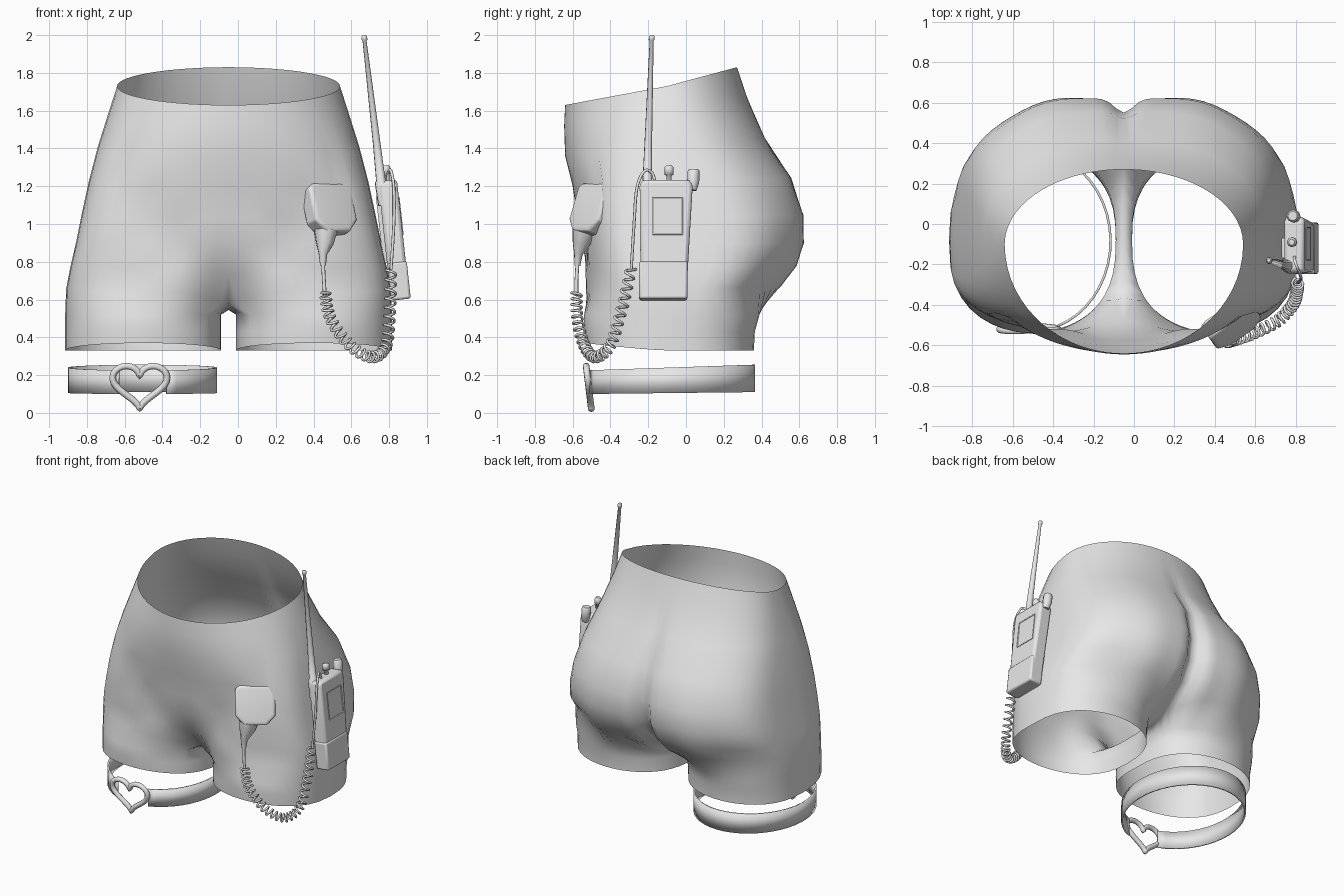
import bpy, bmesh, math
from math import sin, cos, pi, exp, radians, copysign
from mathutils import Vector, Matrix

cube = bpy.data.objects.get("Cube")
if cube:
    bpy.data.objects.remove(cube, do_unlink=True)

GREY = (0.8, 0.8, 0.8, 1)
mat = bpy.data.materials.new("plain_grey")
mat.use_nodes = True
mat.diffuse_color = GREY
mat.node_tree.nodes["Principled BSDF"].inputs["Base Color"].default_value = GREY


def add_mesh(name, bm, angle=35):
    """Turn a bmesh into a smooth object with sharp edges kept."""
    bmesh.ops.recalc_face_normals(bm, faces=bm.faces)
    me = bpy.data.meshes.new(name)
    bm.to_mesh(me)
    bm.free()
    ob = bpy.data.objects.new(name, me)
    bpy.context.collection.objects.link(ob)
    me.materials.append(mat)
    bpy.ops.object.select_all(action='DESELECT')
    ob.select_set(True)
    bpy.context.view_layer.objects.active = ob
    bpy.ops.object.shade_smooth_by_angle(angle=radians(angle))
    return ob


def bridge(bm, a, b, closed=False):
    """Join two rows of vertices with quads."""
    n = len(a)
    for i in range(n if closed else n - 1):
        j = (i + 1) % n
        bm.faces.new((a[i], a[j], b[j], b[i]))


def tube(name, points, radii, closed=False):
    """Round rod through points, one radius or one per point."""
    cu = bpy.data.curves.new(name, 'CURVE')
    cu.dimensions = '3D'
    cu.bevel_depth = 1
    cu.bevel_resolution = 2
    cu.use_fill_caps = True
    sp = cu.splines.new('POLY')
    sp.points.add(len(points) - 1)
    sp.use_cyclic_u = closed
    for i, p in enumerate(points):
        sp.points[i].co = (*p, 1)
        sp.points[i].radius = radii[i] if isinstance(radii, tuple) else radii
    ob = bpy.data.objects.new(name, cu)
    cu.materials.append(mat)
    bpy.context.collection.objects.link(ob)


def smooth_path(pts, steps):
    """Catmull-Rom samples through the points."""
    p = [Vector(q) for q in pts]
    p = [2 * p[0] - p[1]] + p + [2 * p[-1] - p[-2]]
    out = []
    for a, b, c, d in zip(p, p[1:], p[2:], p[3:]):
        for k in range(steps):
            t = k / steps
            out.append(0.5 * (2 * b + (c - a) * t + (2 * a - 5 * b + 4 * c - d) * t * t
                              + (3 * b - a - 3 * c + d) * t ** 3))
    return out + [p[-2]]


def frame(origin, yaw, tilt):
    """Local x = width, y = up, z = facing direction."""
    return (Matrix.Translation(origin) @ Matrix.Rotation(radians(yaw), 4, 'Z')
            @ Matrix.Rotation(radians(90 - tilt), 4, 'X'))


def slab(name, outline, low, high, matrix, inset=0, push=0, bevel=0.012):
    """Extruded outline whose front face can be inset and pushed."""
    bm = bmesh.new()
    back, front = [[bm.verts.new((x, y, z)) for x, y in outline] for z in (low, high)]
    bridge(bm, back, front, True)
    bm.faces.new(back)
    face = bm.faces.new(front)
    bmesh.ops.recalc_face_normals(bm, faces=bm.faces)
    if inset:
        bmesh.ops.inset_region(bm, faces=[face], thickness=inset)
        bmesh.ops.translate(bm, verts=face.verts, vec=(0, 0, push))
    ob = add_mesh(name, bm)
    ob.matrix_world = matrix
    mod = ob.modifiers.new("soft_edges", 'BEVEL')
    mod.width = bevel
    mod.segments = 2


def rect(x0, x1, y0, y1):
    return [(x0, y0), (x1, y0), (x1, y1), (x0, y1)]


# Shorts: half of the hips and one leg, mirrored
# front z, back z, half width, squareness, front y, back y, front dip, back dip
HIPS = [
    (1.63, 1.83, .59, 1, -.64, .27, 0, 0),
    (1.52, 1.68, .632, .9, -.645, .32, 0, 0),
    (1.36, 1.46, .692, .75, -.64, .42, 0, .01),
    (1.2, 1.25, .74, .57, -.6, .56, 0, .04),
    (1.03, 1.05, .78, .48, -.575, .62, 0, .07),
    (.9, .9, .808, .46, -.56, .615, .01, .09),
    (.76, .78, .838, .48, -.55, .565, .06, .12),
    (.64, .67, .86, .55, -.55, .46, .16, .17),
]
# height, extra front height, front y, back y
LEGS = [(.52, 0, -.54, .39), (.43, .01, -.54, .365), (.33, .04, -.535, .36)]
ARC, INNER, SIDE_Y = 41, 7, -.1

# Arc steps, closer together at the centre seam
STEPS = [i / (ARC - 1) for i in range(ARC)]
STEPS = [u - .4 * sin(2 * pi * u) / (2 * pi) for u in STEPS]


def hip_point(row, u):
    zf, zb, hw, e, yf, yb, df, db = row
    x, c = hw * sin(pi * u), cos(pi * u)
    if abs(c) > .9999:
        x = 0
    z = zf + (zb - zf) * (1 - c) / 2
    reach = abs(c) ** e
    if c > 0:
        y = SIDE_Y + (yf - SIDE_Y) * reach + df * exp(-(x / (.1 + .4 * df)) ** 2)
        if x < .6:  # fold between belly and thigh
            y += .025 * exp(-((z - .62 - .95 * x) / .1) ** 2)
    else:
        y = SIDE_Y + (yb - SIDE_Y) * reach - db * exp(-(x / (.05 + .2 * db)) ** 2)
        y += .4 * db * exp(-((x - .37) / .2) ** 2)  # fullest part of each side
    z -= .35 * (df if c > 0 else db) * exp(-(x / .15) ** 2)  # seam sinks to the crotch
    return x, y, z


def leg_point(row, a):
    z, lift, yf, yb = row
    mid, half = (yf + yb) / 2, (yb - yf) / 2
    y = mid + half * copysign(abs(sin(a)) ** .75, sin(a))
    return .4525 + .4125 * cos(a), y, z + lift * max(0, -sin(a))


bm = bmesh.new()
rows = [[bm.verts.new(hip_point(r, u)) for u in STEPS] for r in HIPS]
for a, b in zip(rows, rows[1:]):
    bridge(bm, a, b)
y_front, y_back = rows[-1][0].co.y, rows[-1][-1].co.y
crotch = []
for k in range(1, INNER + 1):
    u = k / (INNER + 1)
    crotch.append(bm.verts.new((0, y_back + (y_front - y_back) * u, .545 + .035 * (2 * u - 1) ** 2)))
ring = rows[-1] + crotch
reach = radians(150)
angles = [reach * (2 * u - 1) for u in STEPS]
angles += [reach + (2 * pi - 2 * reach) * k / (INNER + 1) for k in range(1, INNER + 1)]
for r in LEGS:
    new = [bm.verts.new(leg_point(r, a)) for a in angles]
    bridge(bm, ring, new, True)
    ring = new
shorts = add_mesh("shorts", bm, 60)
shorts.location.x = -.05
mod = shorts.modifiers.new("mirror", 'MIRROR')
mod.merge_threshold = .002

# Leg band, open at the front where the heart ring sits
bm = bmesh.new()
low, high = [], []
for i in range(41):
    a = -pi / 2 + .33 + (2 * pi - .66) * i / 40
    x, y, s = -.505 + .395 * cos(a), -.085 + .45 * sin(a), (1 + sin(a)) / 2
    low.append(bm.verts.new((x, y, .1 + .01 * s)))
    high.append(bm.verts.new((x, y, .225 + .03 * s)))
bridge(bm, low, high)
band = add_mesh("leg_band", bm)
band.modifiers.new("thickness", 'SOLIDIFY').thickness = .012

heart = []
for i in range(48):
    t = 2 * pi * i / 48
    z = .155 + .0078 * (13 * cos(t) - 5 * cos(2 * t) - 2 * cos(3 * t) - cos(4 * t))
    heart.append((-.52 + .144 * sin(t) ** 3, -.53 + (.26 - z) * .12, z))
tube("heart_ring", heart, .018, True)

# Handheld radio
radio = frame((.865, -.12, .6), 90, 6.2)
slab("radio_body", [(-.12, 0), (.12, 0), (.155, .6), (.14, .635), (-.115, .635), (-.125, .6)],
     -.055, .045, radio, bevel=.018)
slab("radio_battery", rect(-.128, .128, 0, .2), -.05, .05, radio)
slab("radio_screen", rect(-.06, .105, .34, .54), .04, .05, radio, .012, -.008, .002)
slab("radio_clip", rect(-.05, .05, .2, .56), -.075, -.05, radio, bevel=.006)
tube("antenna", [(.775, -.21, 1.1), (.757, -.205, 1.22), (.756, -.205, 1.23), (.735, -.2, 1.42),
                 (.67, -.182, 1.97), (.67, -.182, 1.975), (.668, -.181, 1.992), (.667, -.18, 2)],
     (.034, .034, .026, .021, .011, .016, .016, .009))
tube("small_knob", [(.79, -.09, 1.2), (.785, -.09, 1.26), (.784, -.09, 1.262), (.781, -.09, 1.3),
                    (.78, -.09, 1.31)], (.014, .014, .025, .025, .015))
tube("large_knob", [(.8, .03, 1.18), (.793, .038, 1.22), (.786, .04, 1.28), (.785, .04, 1.29)],
     (.025, .032, .032, .024))

# Speaker microphone
mic = frame((.485, -.49, 1.075), 35, 19)
shape = [(-.135, .11), (-.105, .135), (.105, .135), (.135, .105), (.135, -.07), (.075, -.135),
         (-.075, -.135), (-.135, -.07)]
slab("microphone", shape, -.045, .04, mic, .016, .01, .008)
slab("microphone_button", rect(-.08, -.01, .12, .155), -.03, .01, mic, bevel=.006)
tube("microphone_neck", [(.465, -.54, .96), (.46, -.555, .9), (.45, -.57, .84), (.45, -.575, .78)],
     (.065, .05, .024, .016))

# Cord: straight ends and a coiled middle
tube("microphone_lead", [(.45, -.575, .79), (.455, -.58, .7), (.46, -.58, .62)], .01)
path = smooth_path([(.46, -.58, .64), (.49, -.575, .5), (.59, -.54, .36), (.71, -.48, .295),
                    (.785, -.4, .36), (.805, -.34, .55), (.81, -.29, .77)], 50)
coil = []
outward = Vector((.65, -.75, 0)).normalized()
for i in range(len(path) - 1):
    along = (path[i + 1] - path[i]).normalized()
    side = along.cross(outward).normalized()
    turn = 2 * pi * 27 * i / len(path)
    coil.append(path[i] + .027 * (cos(turn) * side + sin(turn) * side.cross(along)))
tube("coiled_cord", coil, .007)
tube("radio_lead", smooth_path([(.81, -.29, .76), (.825, -.275, 1), (.825, -.26, 1.19),
                                (.81, -.22, 1.28), (.795, -.18, 1.27), (.795, -.16, 1.21)], 6), .008)
